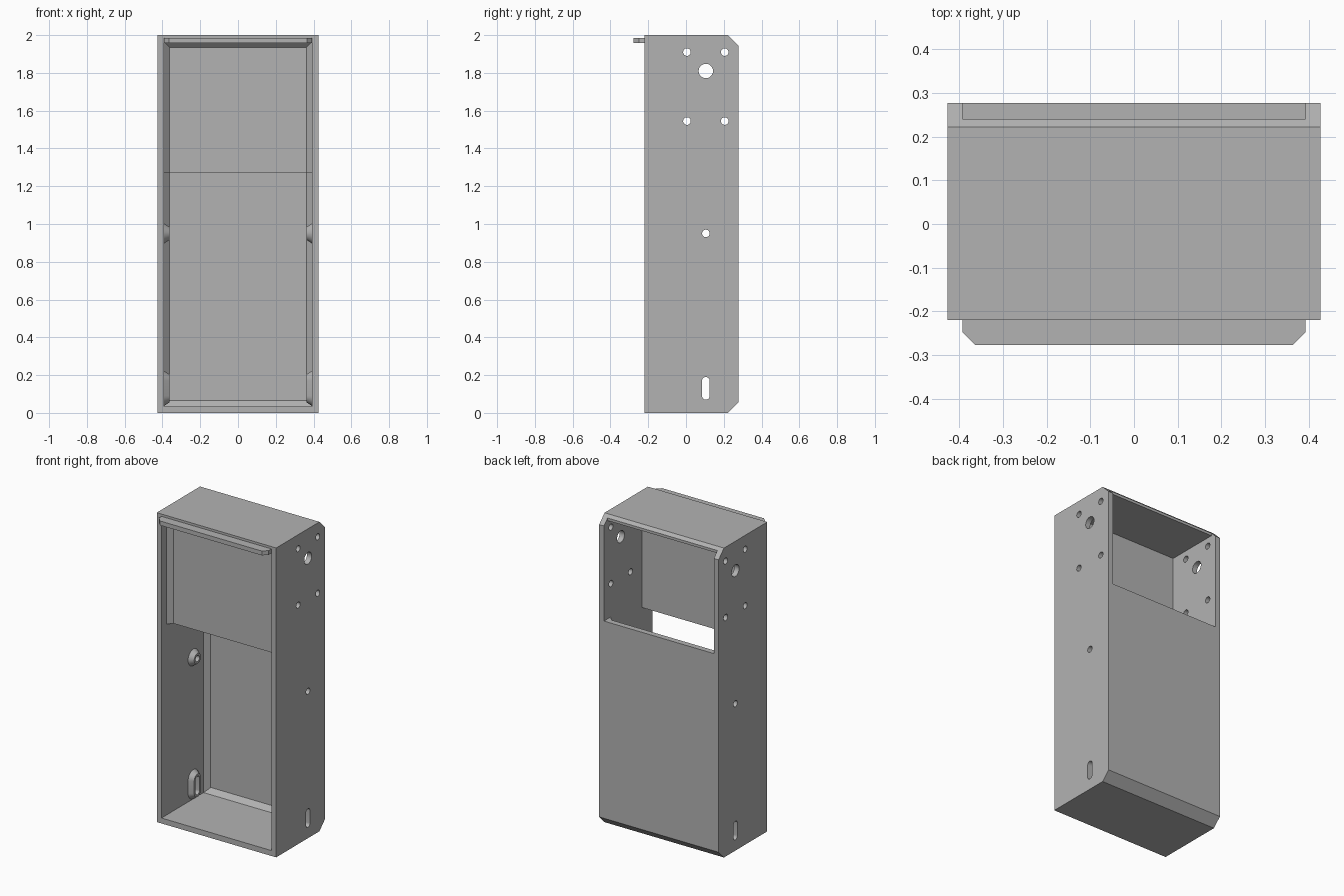
import bpy
import bmesh
from math import cos, sin, pi

if "Cube" in bpy.data.objects:
    bpy.data.objects.remove(bpy.data.objects["Cube"], do_unlink=True)

grey = bpy.data.materials.new("plain grey")
grey.use_nodes = True
grey.diffuse_color = (0.45, 0.45, 0.45, 1)
grey.node_tree.nodes["Principled BSDF"].inputs["Base Color"].default_value = grey.diffuse_color

HALF, INNER, FILLET = 0.427, 0.393, 0.03
FLOOR, CEILING, SILL = 0.035, 1.965, 1.33


def loft(name, rings):
    """Solid skinned through rings of equal point count, capped at both ends."""
    bm = bmesh.new()
    loops = [[bm.verts.new(p) for p in ring] for ring in rings]
    n = len(loops[0])
    for a, b in zip(loops, loops[1:]):
        for i in range(n):
            j = (i + 1) % n
            bm.faces.new((a[i], a[j], b[j], b[i]))
    bm.faces.new(loops[0])
    bm.faces.new(loops[-1])
    bmesh.ops.recalc_face_normals(bm, faces=bm.faces)
    mesh = bpy.data.meshes.new(name)
    bm.to_mesh(mesh)
    bm.free()
    mesh.materials.append(grey)
    obj = bpy.data.objects.new(name, mesh)
    bpy.context.scene.collection.objects.link(obj)
    return obj


def rect(y, half, z0, z1):
    return [(-half, y, z0), (half, y, z0), (half, y, z1), (-half, y, z1)]


def block(name, half, y0, y1, z0, z1):
    return loft(name, [rect(y0, half, z0, z1), rect(y1, half, z0, z1)])


def slot(x, y, z, r, stretch=0.0, steps=16):
    """Round or vertically stretched outline in a plane of constant x."""
    pts = []
    for end in (1, -1):
        for i in range(steps + 1):
            a = pi * i / steps + (0 if end > 0 else pi)
            pts.append((x, y + r * cos(a), z + end * (stretch + 0.0001) + r * sin(a)))
    return pts


def combine(obj, tool, operation="DIFFERENCE"):
    """Bake a boolean into obj and discard the tool."""
    mod = obj.modifiers.new("cut", "BOOLEAN")
    mod.object, mod.operation, mod.solver = tool, operation, "EXACT"
    bpy.context.view_layer.update()
    graph = bpy.context.evaluated_depsgraph_get()
    mesh = bpy.data.meshes.new_from_object(obj.evaluated_get(graph))
    obj.modifiers.clear()
    obj.data = mesh
    bpy.data.objects.remove(tool, do_unlink=True)


# Case: chamfered side profile extruded across the width
profile = [(-0.22, 0), (0.222, 0), (0.277, 0.055), (0.277, 1.945), (0.222, 2), (-0.22, 2)]
case = loft("case", [[(x, y, z) for y, z in profile] for x in (-HALF, HALF)])

# Lower cavity with bevelled back corners, upper bay with its rear window
combine(case, loft("cavity", [
    rect(-0.3, INNER, FLOOR, 1.4),
    rect(0.21, INNER, FLOOR, 1.4),
    rect(0.24, INNER - FILLET, FLOOR + FILLET, 1.4)]))
combine(case, block("bay", INNER, -0.31, 0.32, SILL, CEILING))
combine(case, block("top_notch", INNER, 0.24, 0.34, 1.9, 2.1))

# Tapered bosses on the inner walls, around the middle hole and lower slot
HOLE_Y = 0.105
for side in (-1, 1):
    for z, stretch in ((0.95, 0), (0.13, 0.04)):
        rings = [slot(side * x, HOLE_Y, z, r, stretch)
                 for x, r in ((0.41, 0.054), (INNER, 0.054), (0.363, 0.034))]
        combine(case, loft("boss", rings), "UNION")

# Holes through both side walls
holes = [(HOLE_Y, 0.95, 0.02, 0), (HOLE_Y, 0.13, 0.02, 0.04), (HOLE_Y, 1.81, 0.038, 0)]
holes += [(y, z, 0.02, 0) for y in (0.005, 0.205) for z in (1.545, 1.91)]
for y, z, r, stretch in holes:
    combine(case, loft("drill", [slot(x, y, z, r, stretch) for x in (-0.5, 0.5)]))

# Recessed upper panel with bevelled sides and top
panel = block("upper_panel", 0.4, -0.17, -0.11, 1.27, 1.975)
combine(panel, loft("pocket", [
    rect(-0.3, INNER, 1.2, CEILING),
    rect(-0.17, INNER, 1.2, CEILING),
    rect(-0.14, INNER - FILLET, 1.2, CEILING - FILLET)]))

# Front lip with clipped corners
outline = [(-INNER, -0.21), (-INNER, -0.248), (-0.364, -0.277),
           (0.364, -0.277), (INNER, -0.248), (INNER, -0.21)]
lip = loft("front_lip", [[(x, y, z) for x, y in outline] for z in (1.957, 1.985)])

# Smooth hole walls, crisp edges
bpy.ops.object.select_all(action="DESELECT")
for obj in (case, panel, lip):
    obj.select_set(True)
bpy.context.view_layer.objects.active = case
bpy.ops.object.shade_smooth_by_angle(angle=pi / 6)
